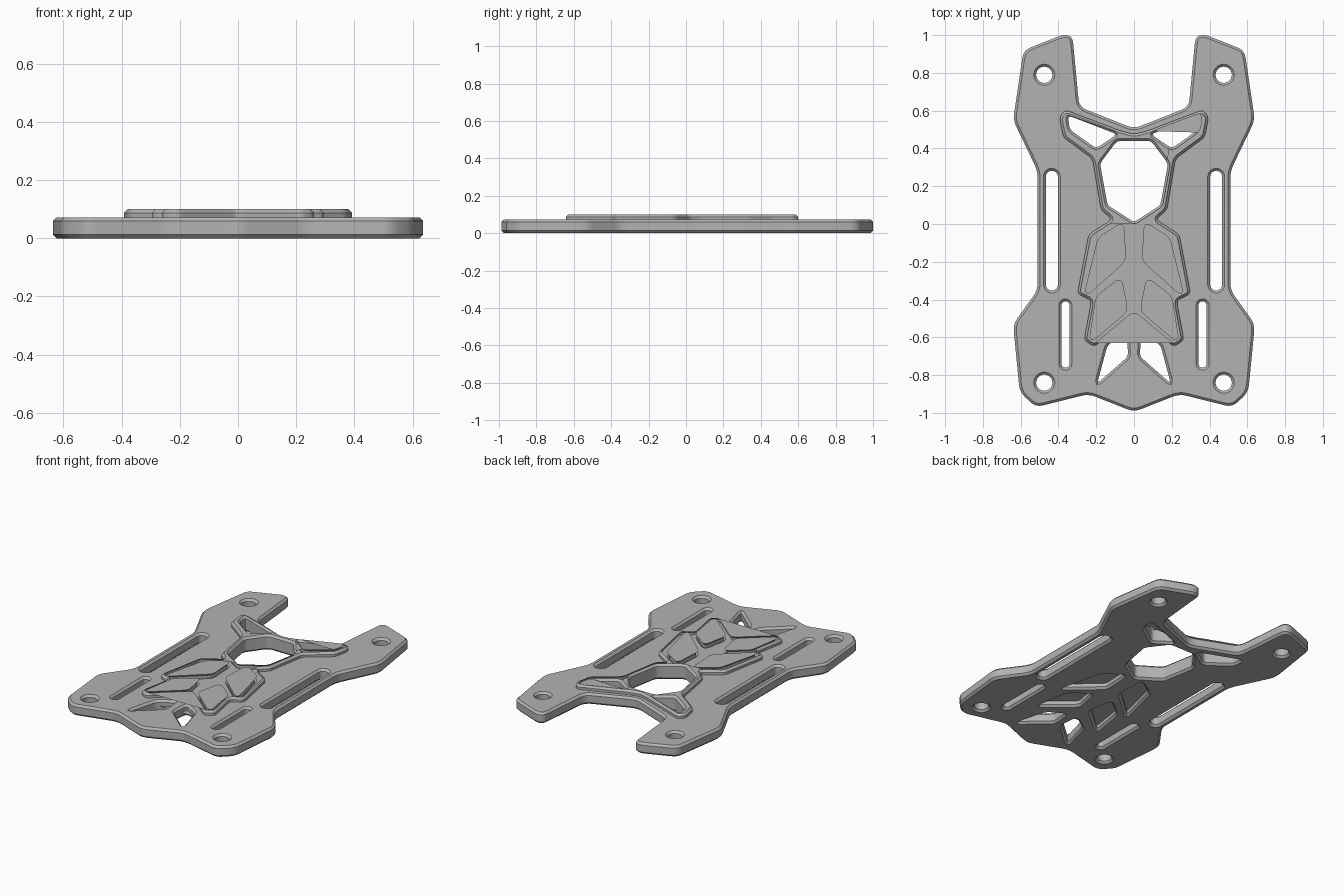
import bpy
import bmesh
import math
from mathutils import Vector

if "Cube" in bpy.data.objects:
    bpy.data.objects.remove(bpy.data.objects["Cube"], do_unlink=True)

grey = bpy.data.materials.new("plain grey")
grey.use_nodes = True
grey.diffuse_color = (0.45, 0.45, 0.45, 1)
grey.node_tree.nodes["Principled BSDF"].inputs["Base Color"].default_value = grey.diffuse_color


def mirror(points):
    """Reflect a contour across the centre line."""
    return [(-x, y) for x, y in reversed(points)]


def closed(half):
    """Join a right half, bottom to top, with its reflection."""
    return half + [p for p in mirror(half) if abs(p[0]) > 0.001]


def rounded(points, radius, steps=4):
    """Soften every corner of a contour with a small curve."""
    out = []
    for i, p in enumerate(points):
        p = Vector(p)
        a = Vector(points[i - 1]) - p
        b = Vector(points[(i + 1) % len(points)]) - p
        start = p + a.normalized() * min(radius, a.length * 0.4)
        end = p + b.normalized() * min(radius, b.length * 0.4)
        for k in range(steps + 1):
            t = k / steps
            out.append(start * (1 - t) ** 2 + p * 2 * t * (1 - t) + end * t * t)
    return out


def capsule(x, low, high, radius, steps=12):
    """Slot contour; equal ends give a circle."""
    out = []
    for y, turn in ((high, 0), (low, math.pi)):
        for k in range(steps + (low != high)):
            a = turn + math.pi * k / steps
            out.append((x + radius * math.cos(a), y + radius * math.sin(a)))
    return out


def slab(name, contours, low, high, chamfer):
    """Fill nested contours into a chamfered solid."""
    curve = bpy.data.curves.new(name, "CURVE")
    curve.dimensions = "2D"
    curve.fill_mode = "BOTH"
    curve.extrude = (high - low) / 2 - chamfer
    curve.bevel_depth = chamfer
    curve.bevel_resolution = 0
    curve.offset = -chamfer
    for contour in contours:
        spline = curve.splines.new("POLY")
        spline.points.add(len(contour) - 1)
        for point, co in zip(spline.points, contour):
            point.co = (co[0], co[1], 0, 1)
        spline.use_cyclic_u = True
    obj = bpy.data.objects.new(name, curve)
    bpy.context.collection.objects.link(obj)
    bpy.ops.object.select_all(action="DESELECT")
    obj.select_set(True)
    bpy.context.view_layer.objects.active = obj
    bpy.ops.object.convert(target="MESH")
    obj = bpy.context.object
    obj.name = name
    bm = bmesh.new()
    bm.from_mesh(obj.data)
    bmesh.ops.remove_doubles(bm, verts=bm.verts, dist=0.0001)
    bmesh.ops.recalc_face_normals(bm, faces=bm.faces)
    bmesh.ops.translate(bm, verts=bm.verts, vec=(0, 0, (low + high) / 2))
    bm.to_mesh(obj.data)
    bm.free()
    obj.data.materials.clear()
    obj.data.materials.append(grey)
    bpy.ops.object.shade_smooth_by_angle(angle=math.radians(25))
    return obj


# Outer edge of the plate
plate_edge = rounded(closed([
    (0, -0.995), (0.24, -0.9), (0.52, -0.97), (0.605, -0.89), (0.64, -0.53),
    (0.51, -0.35), (0.51, 0.28), (0.64, 0.55), (0.585, 0.92), (0.37, 1.005),
    (0.325, 0.99), (0.29, 0.62), (0, 0.505)]), 0.04)

# Windows framed by the raised rib
hexagon = rounded(closed([(0, 0.01), (0.14, 0.1), (0.18, 0.32), (0.09, 0.44)]), 0.02)
framed = [
    [(0.09, 0.475), (0.35, 0.575), (0.34, 0.5), (0.2, 0.4)],
    [(0.065, -0.005), (0.18, -0.08), (0.25, -0.365), (0.055, -0.19)],
    [(0.075, -0.3), (0.19, -0.39), (0.225, -0.61), (0.045, -0.455)],
]
# Windows cut only through the plate
low_window = [(0.04, -0.58), (0.14, -0.64), (0.195, -0.845), (0.03, -0.7)]


def pair(points):
    return [rounded(points, 0.025), rounded(mirror(points), 0.025)]


rib_windows = [hexagon]
for window in framed:
    rib_windows += pair(window)

# Bolt holes and strap slots
cuts = []
for side in (-1, 1):
    cuts += [capsule(side * 0.475, 0.79, 0.79, 0.043),
             capsule(side * 0.475, -0.84, -0.84, 0.043),
             capsule(side * 0.435, -0.32, 0.25, 0.032),
             capsule(side * 0.363, -0.74, -0.43, 0.021)]

slab("base_plate", [plate_edge] + rib_windows + pair(low_window) + cuts, 0, 0.072, 0.013)

# Raised frame around the middle windows
rib_edge = rounded(closed([
    (0, -0.475), (0.21, -0.65), (0.265, -0.615), (0.225, -0.405), (0.3, -0.37),
    (0.24, -0.055), (0.115, 0.025), (0.175, 0.075), (0.22, 0.345), (0.375, 0.46),
    (0.395, 0.565), (0.365, 0.605), (0.075, 0.495), (0, 0.475)]), 0.025)
slab("raised_frame", [rib_edge] + rib_windows, 0.035, 0.1, 0.013)
